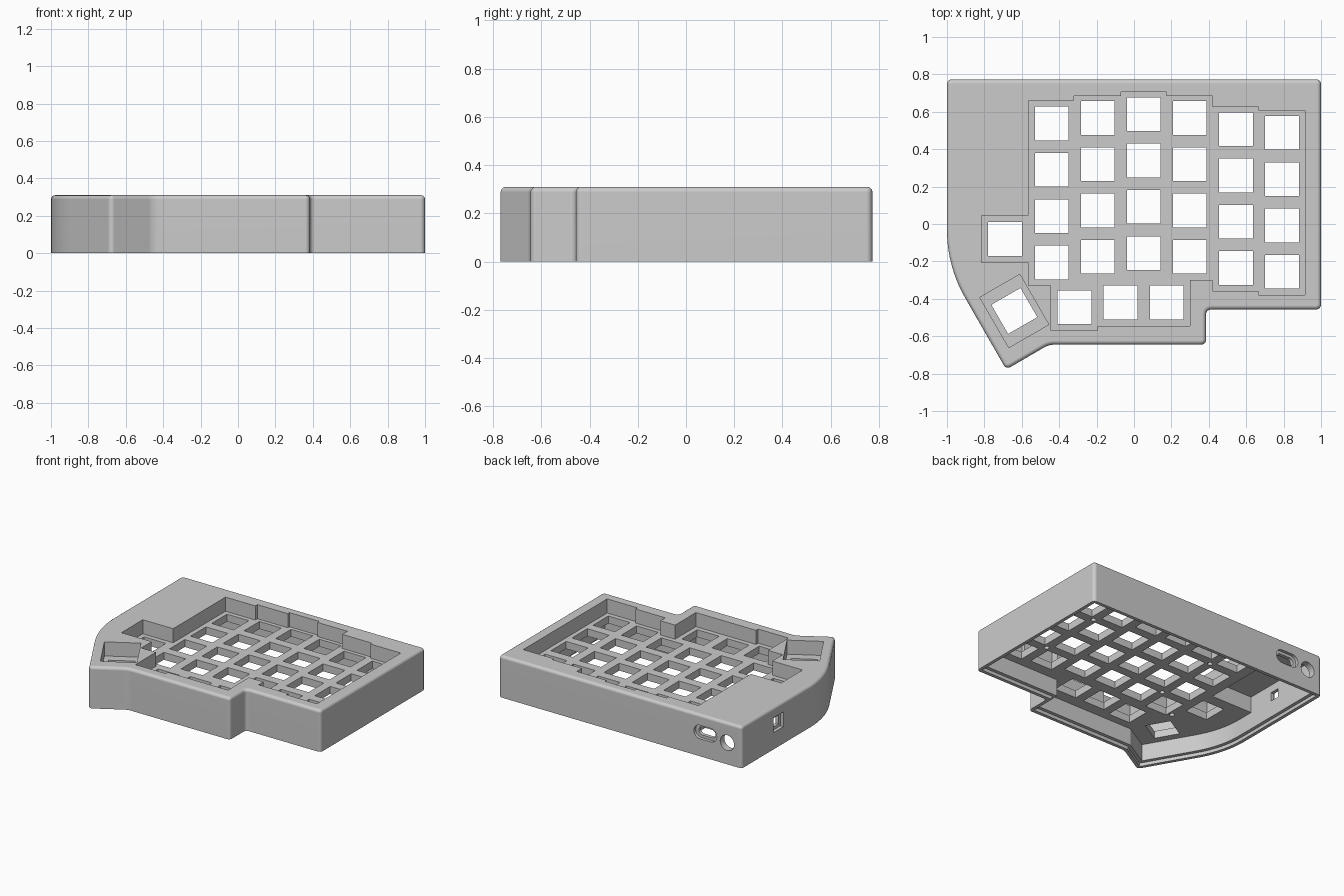
import bpy, bmesh, math
from math import sin, cos, radians, pi
from mathutils import Matrix, Vector

cube = bpy.data.objects.get("Cube")
if cube:
    bpy.data.objects.remove(cube, do_unlink=True)

HEIGHT, PLATE_TOP, PLATE_BOTTOM = 0.31, 0.205, 0.15
SIDE_Z = 0.18

grey = bpy.data.materials.new("case grey")
grey.use_nodes = True
grey.diffuse_color = (0.6, 0.6, 0.6, 1)
grey.node_tree.nodes["Principled BSDF"].inputs["Base Color"].default_value = (0.6, 0.6, 0.6, 1)


def add_prism(bm, points, z0, z1, matrix=Matrix()):
    """Extrude a closed outline from z0 to z1."""
    low = [bm.verts.new(matrix @ Vector((x, y, z0))) for x, y in points]
    high = [bm.verts.new(matrix @ Vector((x, y, z1))) for x, y in points]
    bm.faces.new(low[::-1])
    bm.faces.new(high)
    n = len(points)
    for i in range(n):
        j = (i + 1) % n
        bm.faces.new((low[i], low[j], high[j], high[i]))


def to_object(bm, name):
    bmesh.ops.recalc_face_normals(bm, faces=bm.faces[:])
    mesh = bpy.data.meshes.new(name)
    bm.to_mesh(mesh)
    bm.free()
    mesh.materials.append(grey)
    ob = bpy.data.objects.new(name, mesh)
    bpy.context.collection.objects.link(ob)
    return ob


def cut(target, prisms):
    """Subtract a set of separate prisms from the target."""
    bm = bmesh.new()
    for p in prisms:
        add_prism(bm, *p)
    cutter = to_object(bm, "cutter")
    cutter.hide_render = True
    mod = target.modifiers.new("cut", 'BOOLEAN')
    mod.operation, mod.solver, mod.object = 'DIFFERENCE', 'EXACT', cutter
    bpy.context.view_layer.objects.active = target
    bpy.ops.object.modifier_apply(modifier=mod.name)
    bpy.data.objects.remove(cutter, do_unlink=True)


def rect(x, y, w, h, angle=0):
    c, s = cos(radians(angle)), sin(radians(angle))
    return [(x + c * a * w / 2 - s * b * h / 2, y + s * a * w / 2 + c * b * h / 2)
            for a, b in ((-1, -1), (1, -1), (1, 1), (-1, 1))]


def stadium(x, y, w, h, n=12):
    """Rounded slot; a circle when w equals h."""
    r, d = h / 2, (w - h) / 2
    pts = []
    for side, start in ((1, -pi / 2), (-1, pi / 2)):
        for i in range(n + (d > 0)):
            a = start + pi * i / n
            pts.append((x + side * d + r * cos(a), y + r * sin(a)))
    return pts


def inset(points, d):
    """Offset an anticlockwise outline inwards with mitred corners."""
    out = []
    for i, p in enumerate(points):
        p = Vector(p)
        e1 = (p - Vector(points[i - 1])).normalized()
        e2 = (Vector(points[(i + 1) % len(points)]) - p).normalized()
        n1, n2 = Vector((-e1.y, e1.x)), Vector((-e2.y, e2.x))
        out.append(tuple(p + (n1 + n2) * d / (1 + n1.dot(n2))))
    return out


# Outer outline, anticlockwise, with the curved left flank
a, c, b = Vector((-1, -.03)), Vector((-1, -.227)), Vector((-.9, -.4))
flank = [tuple(a * (1 - t) ** 2 + c * 2 * t * (1 - t) + b * t * t)
         for t in [i / 10 for i in range(11)]]
outline = [(1, .773), (-1, .773)] + flank + [
    (-.683, -.778), (-.455, -.645), (.385, -.645), (.385, -.457), (1, -.457)]

# Case body with rounded upright corners and rounded top rim
bm = bmesh.new()
add_prism(bm, outline, 0, HEIGHT)
bmesh.ops.recalc_face_normals(bm, faces=bm.faces[:])
corners = [e for e in bm.edges
           if abs(e.verts[0].co.z - e.verts[1].co.z) > .1 and e.calc_face_angle() > .3]
bmesh.ops.bevel(bm, geom=corners, offset=.025, segments=4, profile=.5, affect='EDGES')
rim = [e for e in bm.edges if all(v.co.z > HEIGHT - .001 for v in e.verts)]
bmesh.ops.bevel(bm, geom=rim, offset=.022, segments=4, profile=.5, affect='EDGES')
case = to_object(bm, "keyboard_case")

# Underside: rabbet for a base plate, main cavity, controller pocket
cut(case, [(inset(outline, .025), -.1, .025)])
cut(case, [(inset(outline, .05), -.1, PLATE_BOTTOM)])
cut(case, [(rect(-.78, .41, .34, .626), .05, .27)])

# Stepped key well and angled thumb well
well = [(-.565, .66), (-.32, .66), (-.32, .685), (-.07, .685), (-.07, .705), (.175, .705),
        (.175, .685), (.42, .685), (.42, .625), (.665, .625), (.665, .607), (.915, .607),
        (.915, -.38), (.665, -.38), (.665, -.358), (.42, -.358), (.42, -.3), (.3, -.3),
        (.3, -.545), (-.195, -.545), (-.195, -.57), (-.445, -.57), (-.445, -.33),
        (-.565, -.33), (-.565, -.207), (-.815, -.207), (-.815, .045), (-.565, .045)]
cut(case, [(well, PLATE_TOP, .5), (rect(-.64, -.465, .247, .31, 30), PLATE_TOP, .5)])

# Switch holes: six staggered columns of four, then the thumb keys
PITCH, HOLE = .2475, .18
keys = [(-.44 + PITCH * col * .995, top - PITCH * row, 0)
        for col, top in enumerate((.537, .567, .587, .567, .507, .487)) for row in range(4)]
keys += [(-.69, -.08, 0), (-.318, -.445, 0), (-.072, -.42, 0), (.175, -.42, 0), (-.64, -.465, 30)]
cut(case, [(rect(x, y, HOLE, HOLE, ang), .1, .25) for x, y, ang in keys])

# Blind screw holes under the plate
screws = [(.668, .37), (.668, -.12), (-.315, -.08), (-.56, -.27), (-.315, .42)]
cut(case, [(stadium(x, y, .035, .035, 8), .1, .19) for x, y in screws])

# Back ports: cable slot with a counterbore, and a round jack hole
back = Matrix(((1, 0, 0, 0), (0, 0, 1, 0), (0, 1, 0, 0), (0, 0, 0, 1)))
cut(case, [(stadium(-.7, SIDE_Z, .19, .1), .75, .9, back),
           (stadium(-.88, .16, .115, .115), .6, .9, back)])
cut(case, [(stadium(-.7, SIDE_Z, .14, .06), .6, .9, back)])

# Left port: square recess with a smaller opening
left = Matrix(((0, 0, 1, 0), (1, 0, 0, 0), (0, 1, 0, 0), (0, 0, 0, 1)))
cut(case, [(rect(.34, SIDE_Z, .115, .11), -1.1, -.975, left)])
cut(case, [(rect(.34, SIDE_Z, .075, .065), -1.1, -.9, left)])

# Smooth the rounded edges, keep the rest crisp
bpy.ops.object.select_all(action='DESELECT')
case.select_set(True)
bpy.context.view_layer.objects.active = case
bpy.ops.object.shade_smooth_by_angle(angle=radians(30))
weighted = case.modifiers.new("weighted normals", 'WEIGHTED_NORMAL')
weighted.keep_sharp = True
